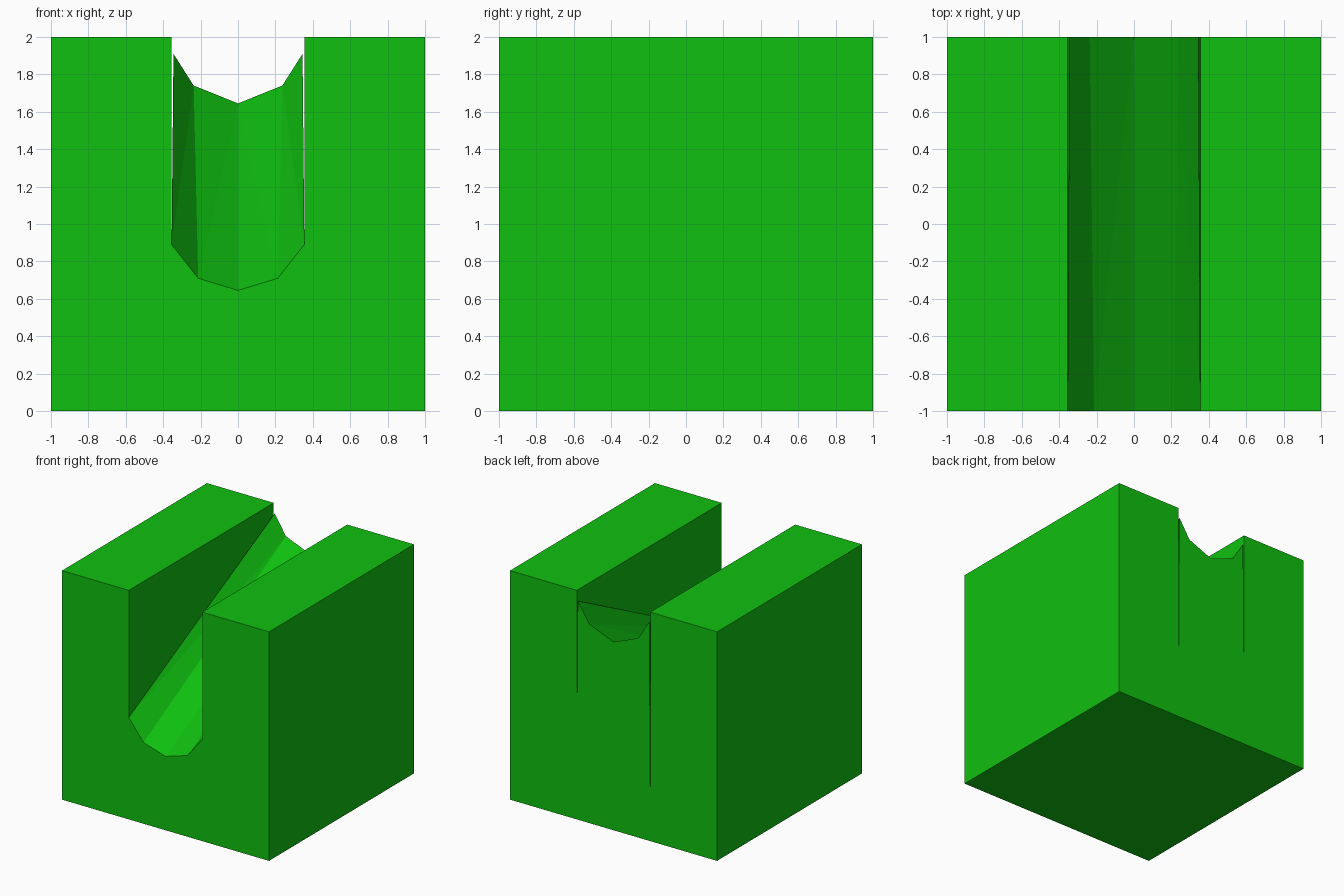
import bpy
import bmesh

if "Cube" in bpy.data.objects:
    bpy.data.objects.remove(bpy.data.objects["Cube"], do_unlink=True)

green = bpy.data.materials.new("bright green")
green.use_nodes = True
colour = (0.005, 0.53, 0.005, 1)
green.diffuse_color = colour
green.node_tree.nodes["Principled BSDF"].inputs["Base Color"].default_value = colour

WALL = 0.355   # half width of the slot


def section(bm, y, slit_z, edge, mid, bottom):
    """Mirrored cross-section of the block with its faceted groove."""
    half = [(1, 0), (1, 2), (WALL, 2), (WALL, slit_z), edge, mid]
    points = half + [(0, bottom)] + [(-x, z) for x, z in reversed(half)]
    return [bm.verts.new((x, y, z)) for x, z in points]


# Block with a sloping groove and thin tapering slits beside it
bm = bmesh.new()
front = section(bm, -1, 0.89, (WALL, 0.89), (0.213, 0.71), 0.645)
back = section(bm, 1, 0.45, (0.345, 1.91), (0.237, 1.74), 1.645)
count = len(front)
for i in range(count):
    j = (i + 1) % count
    bm.faces.new((front[i], front[j], back[j], back[i]))
bm.faces.new(front)
bm.faces.new(back)

# Close the slits at the front, then tidy the surface
bmesh.ops.remove_doubles(bm, verts=bm.verts[:], dist=0.0001)
bmesh.ops.triangulate(bm, faces=bm.faces[:])
bmesh.ops.recalc_face_normals(bm, faces=bm.faces[:])

mesh = bpy.data.meshes.new("grooved_block")
bm.to_mesh(mesh)
bm.free()
mesh.materials.append(green)
block = bpy.data.objects.new("grooved_block", mesh)
bpy.context.collection.objects.link(block)
